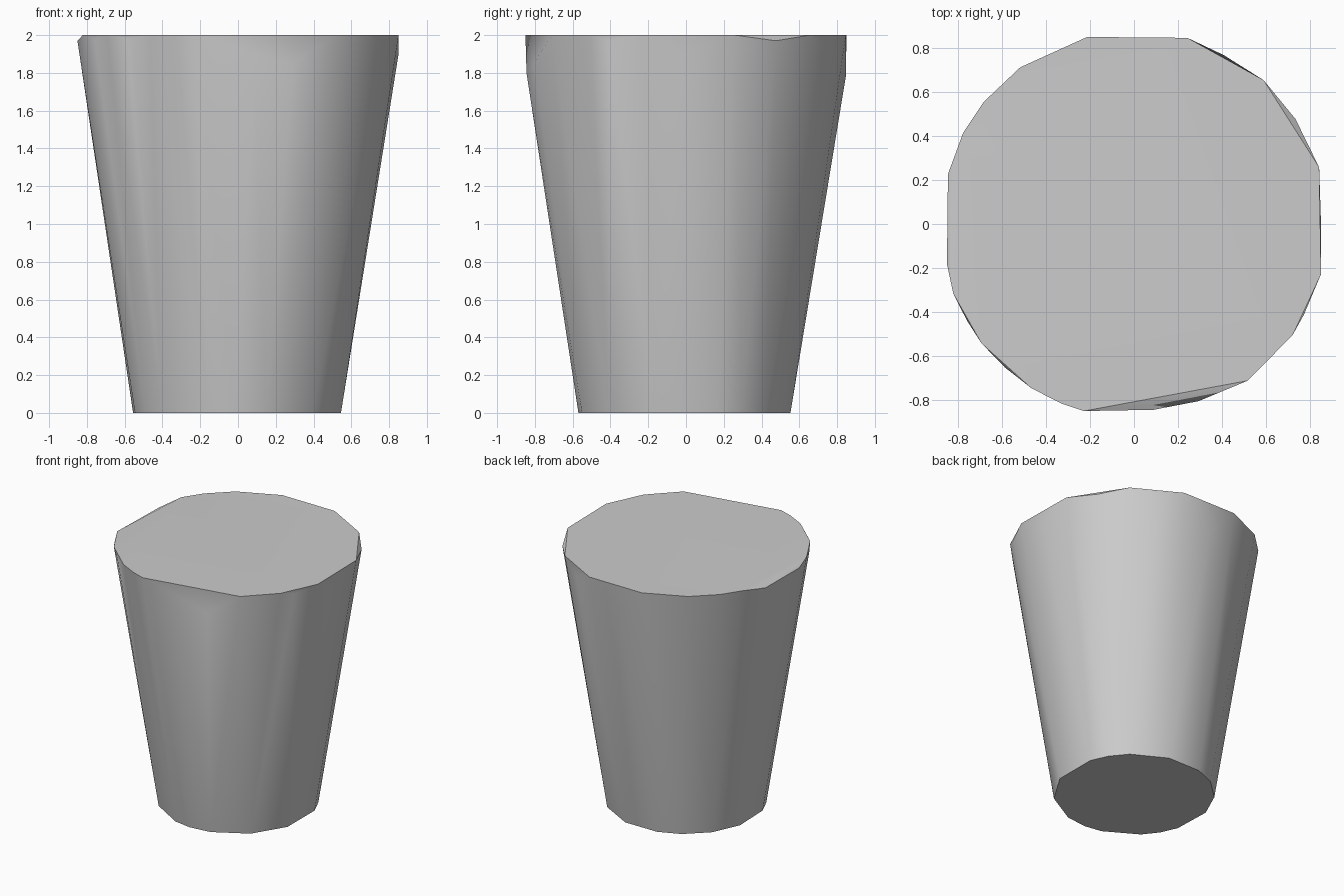
import bpy
import bmesh
from math import cos, sin, radians

default_cube = bpy.data.objects.get("Cube")
if default_cube:
    bpy.data.objects.remove(default_cube, do_unlink=True)

HEIGHT = 2.0
BASE_RADIUS = 0.57
FLARE = 0.155
LIMIT = 0.85


def clamp(value):
    return max(-LIMIT, min(LIMIT, value))


def cone_point(angle, height):
    """Point on the flared wall, trimmed flat at the four sides."""
    radius = BASE_RADIUS + FLARE * height
    return (clamp(radius * cos(radians(angle))),
            clamp(radius * sin(radians(angle))),
            height)


def make_material(name, colour):
    material = bpy.data.materials.new(name)
    material.use_nodes = True
    material.diffuse_color = colour
    shader = material.node_tree.nodes["Principled BSDF"]
    shader.inputs["Base Color"].default_value = colour
    return material


# Uneven corner angles of the base and the rim
base_angles = [17, 31, 47, 76, 104, 122, 144, 167,
               197, 211, 225, 254, 268, 285, 314, 343]
rim_angles = [17, 48, 74, 104, 126, 141, 152,
              201, 218, 238, 248, 255, 306, 325, 345]

# Chipped corners: angle and depth below the rim
chips = [(0, 0.1), (33, 0.03), (62, 0.07), (90, 0.22), (165, 0.03),
         (192, 0.03), (210, 0.02), (228, 0.02), (276, 0.2),
         (290, 0.15), (332, 0.03)]

points = [cone_point(angle, 0.0) for angle in base_angles]
points += [cone_point(angle, HEIGHT) for angle in rim_angles]
points += [cone_point(angle, HEIGHT - depth) for angle, depth in chips]

# Solid tapered body wrapped around the corner points
bm = bmesh.new()
for point in points:
    bm.verts.new(point)
hull = bmesh.ops.convex_hull(bm, input=bm.verts[:])
loose = [vert for vert in bm.verts if not vert.link_faces]
bmesh.ops.delete(bm, geom=loose, context="VERTS")
bmesh.ops.dissolve_limit(bm, angle_limit=radians(0.5),
                         verts=bm.verts[:], edges=bm.edges[:])
bmesh.ops.recalc_face_normals(bm, faces=bm.faces[:])

mesh = bpy.data.meshes.new("tapered_body")
bm.to_mesh(mesh)
bm.free()
body = bpy.data.objects.new("tapered_body", mesh)
bpy.context.collection.objects.link(body)
mesh.materials.append(make_material("plain grey", (0.6, 0.6, 0.6, 1.0)))

# Smooth wall with crisp caps
bpy.ops.object.select_all(action="DESELECT")
body.select_set(True)
bpy.context.view_layer.objects.active = body
bpy.ops.object.shade_smooth_by_angle(angle=radians(38))
